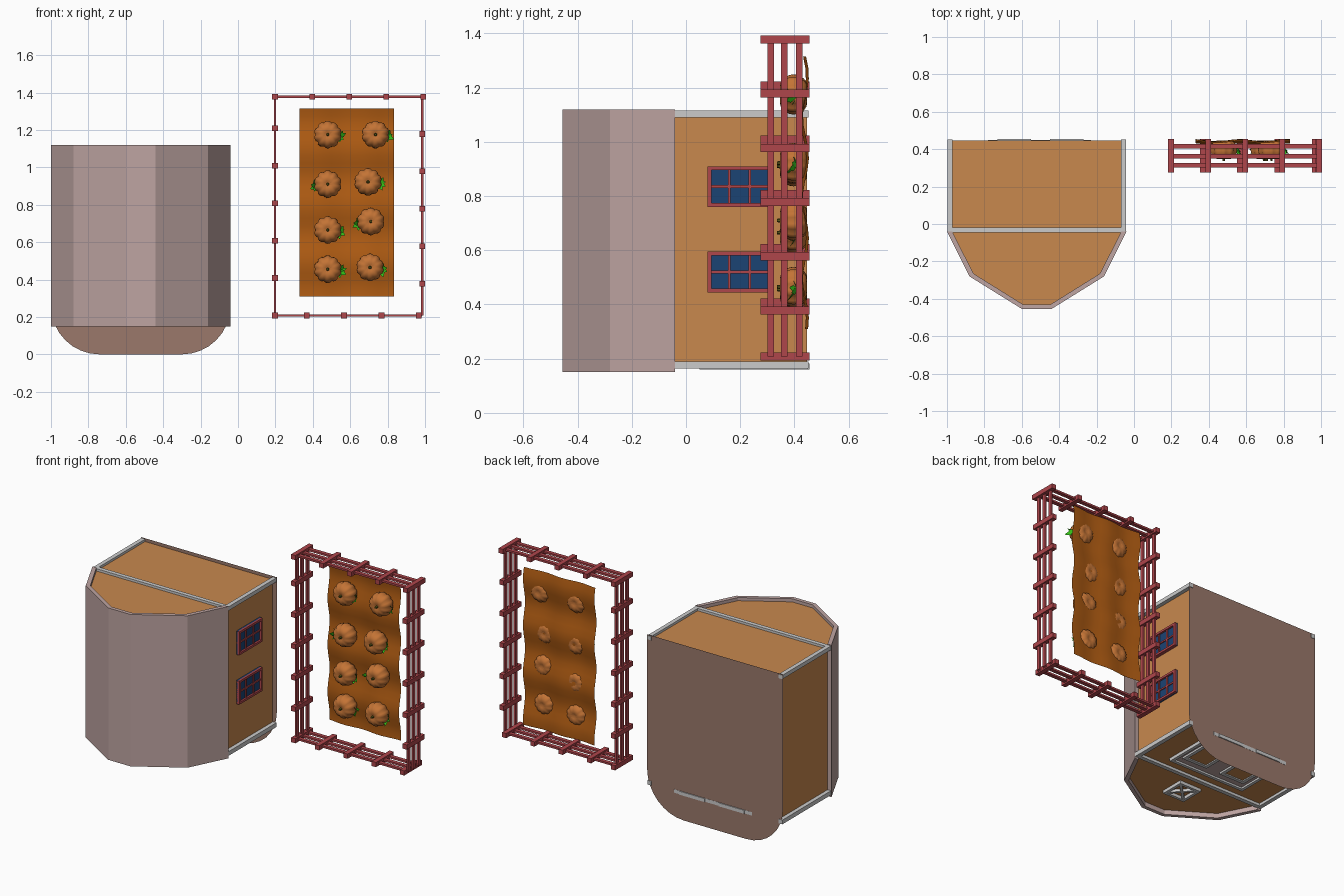
import bpy, bmesh, math, random
from mathutils import Vector

if "Cube" in bpy.data.objects:
    bpy.data.objects.remove(bpy.data.objects["Cube"])

random.seed(4)


def mat(name, rgb):
    m = bpy.data.materials.new(name)
    m.diffuse_color = (*[c ** 2.2 for c in rgb], 1)
    m.use_nodes = True
    m.node_tree.nodes["Principled BSDF"].inputs["Base Color"].default_value = m.diffuse_color
    return m


WOOD = mat("wood", (0.78, 0.53, 0.31))
ROOF = mat("roof", (0.74, 0.64, 0.63))
BASE = mat("base", (0.60, 0.47, 0.42))
RED = mat("red", (0.68, 0.28, 0.30))
GLASS = mat("glass", (0.13, 0.27, 0.45))
SOIL = mat("soil", (0.68, 0.36, 0.10))
PUMP = mat("pumpkin", (0.76, 0.45, 0.22))
LEAF = mat("leaf", (0.22, 0.75, 0.12))
STEM = mat("stem", (0.35, 0.35, 0.12))


def finish(name, bm, m=None, recalc=True):
    if recalc:
        bmesh.ops.recalc_face_normals(bm, faces=bm.faces)
    me = bpy.data.meshes.new(name)
    bm.to_mesh(me)
    bm.free()
    ob = bpy.data.objects.new(name, me)
    bpy.context.collection.objects.link(ob)
    if m:
        me.materials.append(m)
    return ob


def boxes(name, items, m=None):
    """One object from boxes given as (x0, x1, y0, y1, z0, z1)."""
    bm = bmesh.new()
    for x0, x1, y0, y1, z0, z1 in items:
        vs = bmesh.ops.create_cube(bm, size=1)["verts"]
        for v in vs:
            v.co = ((x0 + x1) / 2 + v.co.x * (x1 - x0),
                    (y0 + y1) / 2 + v.co.y * (y1 - y0),
                    (z0 + z1) / 2 + v.co.z * (z1 - z0))
    return finish(name, bm, m)


def prism(name, pts, z0, z1, m):
    """Extrude an xy outline between two heights."""
    bm = bmesh.new()
    f = bm.faces.new([bm.verts.new((x, y, z0)) for x, y in pts])
    ext = bmesh.ops.extrude_face_region(bm, geom=[f])
    vs = [g for g in ext["geom"] if isinstance(g, bmesh.types.BMVert)]
    bmesh.ops.translate(bm, verts=vs, vec=(0, 0, z1 - z0))
    return finish(name, bm, m)


# barn body and gambrel roof shell
CX = -0.52
half = [(0.48, -0.04), (0.36, -0.28), (0.078, -0.455)]
inner = [(0.452, -0.04), (0.338, -0.265), (0.072, -0.431)]
outer_l = [(CX - a, y) for a, y in half] + [(CX + a, y) for a, y in reversed(half)]
inner_l = [(CX - a, y) for a, y in inner] + [(CX + a, y) for a, y in reversed(inner)]
prism("roof", outer_l + inner_l[::-1], 0.15, 1.12, ROOF)
prism("barn_walls", [(-0.972, 0.447)] + inner_l + [(-0.068, 0.447)], 0.18, 1.1, WOOD)

# base plate with two rounded corners
bm = bmesh.new()
R = 0.26
pts = [(-0.04, 1.12), (-1, 1.12)]
for cx, a0 in ((-1 + R, 180), (-0.04 - R, 270)):
    for i in range(9):
        a = math.radians(a0 + i * 11.25)
        pts.append((cx + R * math.cos(a), R + R * math.sin(a)))
bm.faces.new([bm.verts.new((x, 0.449, z)) for x, z in pts])
finish("base_plate", bm, BASE)

# grey trim: corner posts and cross beams on both gable ends
trim = []
for z0, z1 in ((0.163, 0.19), (1.09, 1.115)):
    trim += [(-0.997, -0.97, -0.045, 0.452, z0, z1), (-0.07, -0.043, -0.045, 0.452, z0, z1),
             (-0.99, -0.05, -0.045, -0.018, z0, z1)]
boxes("corner_trim", trim)


def gable_frame(x0, x1, y0, y1, w, z0=0.16, z1=0.182):
    return [(x0, x1, y0, y0 + w, z0, z1), (x0, x1, y1 - w, y1, z0, z1),
            (x0, x0 + w, y0, y1, z0, z1), (x1 - w, x1, y0, y1, z0, z1)]


# double door on the lower gable end
boxes("door_opening", [(-0.77, -0.24, 0.06, 0.447, 0.172, 0.182)], ROOF)
boxes("door_frame", gable_frame(-0.78, -0.23, 0.05, 0.45, 0.02))
leaves = []
for x0, x1 in ((-0.73, -0.55), (-0.45, -0.27)):
    leaves += gable_frame(x0, x1, 0.12, 0.455, 0.022)
boxes("door_leaf_frames", leaves)
boxes("door_leaves", [(x, x + 0.15, 0.135, 0.445, 0.167, 0.18) for x in (-0.715, -0.435)], WOOD)

# loft hatch with crossed braces
boxes("loft_hatch", gable_frame(-0.598, -0.442, -0.263, -0.107, 0.018))
for s in (1, -1):
    b = boxes("hatch_brace", [(-0.1, 0.1, -0.008, 0.008, -0.009, 0.009)])
    b.location = (CX, -0.185, 0.172)
    b.rotation_euler.z = s * math.pi / 4

# side windows
for zc in (0.52, 0.835):
    z0, z1, y0, y1 = zc - 0.075, zc + 0.075, 0.08, 0.315
    X = (-0.07, -0.046)
    boxes("window_glass", [(-0.07, -0.058, y0, y1, z0, z1)], GLASS)
    bars = [(*X, y0, y1, z0, z0 + 0.014), (*X, y0, y1, z1 - 0.014, z1),
            (*X, y0, y0 + 0.014, z0, z1), (*X, y1 - 0.014, y1, z0, z1)]
    M = (-0.07, -0.052)
    bars += [(*M, y0, y1, zc - 0.005, zc + 0.005)]
    bars += [(*M, y0 + t - 0.005, y0 + t + 0.005, z0, z1) for t in (0.08, 0.155)]
    boxes("window_frame", bars, RED)

# fence: three rails on each side, posts spaced around the rectangle
FX0, FX1, FZ0, FZ1 = 0.198, 0.985, 0.208, 1.378
rails = []
for y in (0.313, 0.363, 0.417):
    for x in (FX0, FX1):
        rails.append((x - 0.006, x + 0.006, y - 0.012, y + 0.012, FZ0, FZ1))
    for z in (FZ0, FZ1):
        rails.append((FX0, FX1, y - 0.012, y + 0.012, z - 0.006, z + 0.006))
boxes("fence_rails", rails, RED)
posts = [(FX0, FZ0 + 0.2 * i) for i in range(1, 6)]
posts += [(FX1, FZ1 - 0.2 * i) for i in range(1, 6)]
posts += [(FX0 + 0.198 * i, FZ1) for i in range(5)]
posts += [(FX0, FZ0)] + [(0.967 - 0.2 * i, FZ0) for i in range(4)]
boxes("fence_posts", [(x - 0.015, x + 0.015, 0.275, 0.455, z - 0.015, z + 0.015)
                      for x, z in posts], RED)

# rippled soil sheet
bm = bmesh.new()
NX, NZ = 12, 24
grid = []
for j in range(NZ + 1):
    z = 0.31 + 1.005 * j / NZ
    row = []
    for i in range(NX + 1):
        x = 0.33 + 0.505 * i / NX
        y = 0.437 + 0.011 * math.sin(z * 21 + 0.6) + 0.006 * math.sin(x * 25)
        row.append(bm.verts.new((x, y, z)))
    grid.append(row)
for j in range(NZ):
    for i in range(NX):
        bm.faces.new((grid[j][i], grid[j][i + 1], grid[j + 1][i + 1], grid[j + 1][i]))
soil = finish("soil_patch", bm, SOIL, recalc=False)
soil.data.shade_smooth()


# pumpkins with stem and leaves; last number is the leaf direction
def pumpkin(x, z, side):
    c = Vector((x, 0.397, z))
    bm = bmesh.new()
    bmesh.ops.create_uvsphere(bm, u_segments=40, v_segments=14, radius=1)
    for v in bm.verts:
        r = math.hypot(v.co.x, v.co.y)
        k = 0.074 * (0.9 + 0.1 * abs(math.sin(5 * math.atan2(v.co.y, v.co.x))) ** 0.6)
        h = v.co.z * 0.063 * (1 - 0.35 * (1 - r) ** 2)
        v.co = c + Vector((v.co.x * k, -h, v.co.y * k))
    finish("pumpkin", bm, PUMP).data.shade_smooth()
    bm = bmesh.new()
    bmesh.ops.create_cone(bm, cap_ends=True, segments=6, radius1=0.011, radius2=0.006, depth=0.03)
    for v in bm.verts:
        v.co = c + Vector((v.co.x, -0.046 - v.co.z, v.co.y))
    finish("pumpkin_stem", bm, STEM)
    bm = bmesh.new()
    root = c + Vector((side * 0.06, 0.02, -0.01))
    for a in (-75, -30, 15, 60):
        a = math.radians(a + random.uniform(-12, 12))
        d = Vector((side * math.cos(a), 0, math.sin(a)))
        n = Vector((-d.z, 0, d.x)) * 0.013
        tip = random.uniform(0.03, 0.045)
        up = Vector((0, -random.uniform(0.02, 0.06), 0))
        p = [root, root + d * tip * 0.5 + n + up * 0.6, root + d * tip + up,
             root + d * tip * 0.5 - n + up * 0.6]
        bm.faces.new([bm.verts.new(q) for q in p])
    finish("pumpkin_leaves", bm, LEAF)


for args in ((0.48, 1.175, 1), (0.735, 1.175, 1), (0.48, 0.91, -1), (0.695, 0.922, 1),
             (0.48, 0.665, 1), (0.71, 0.71, -1), (0.48, 0.455, 1), (0.706, 0.465, 1)):
    pumpkin(*args)
